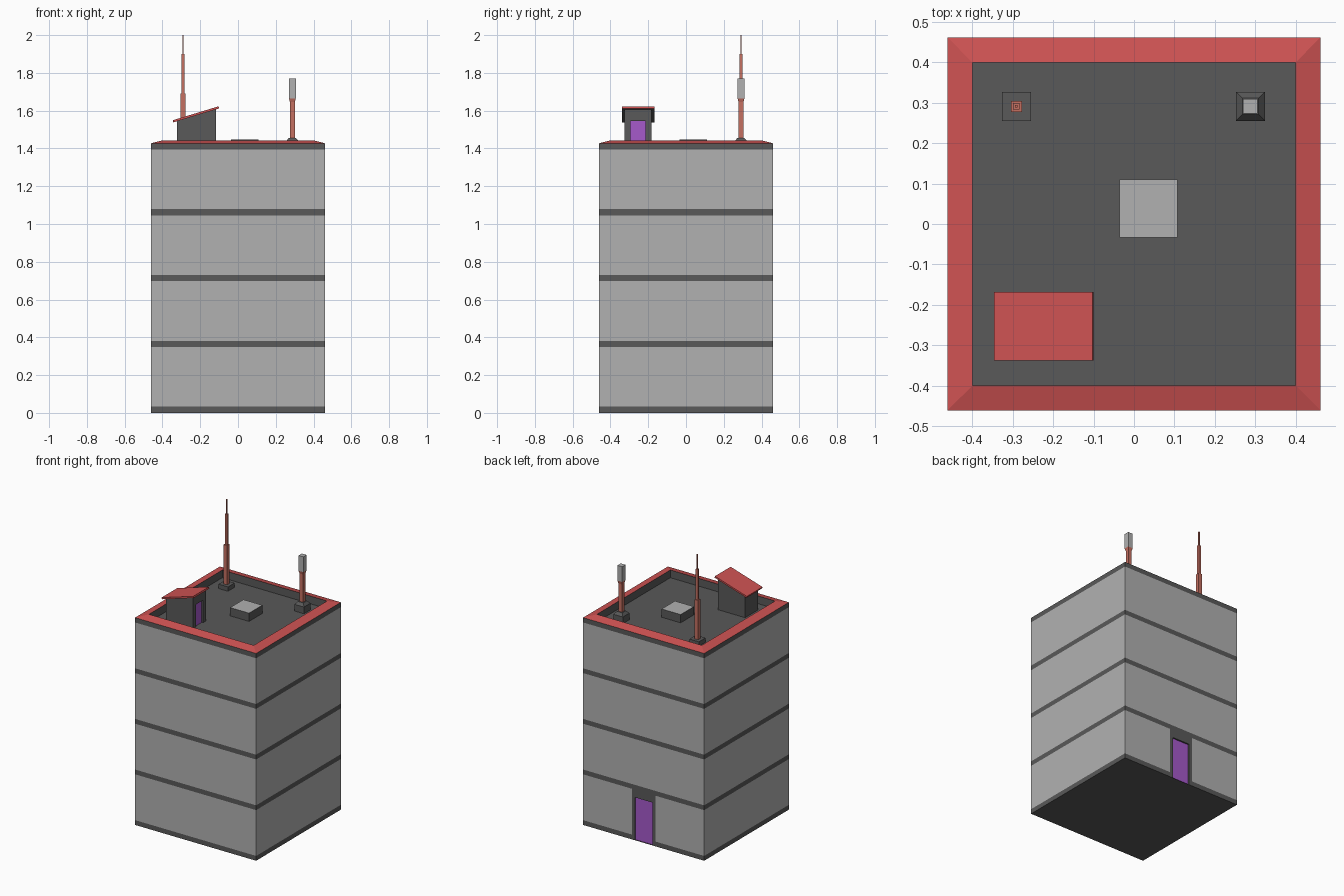
import bpy, bmesh
from mathutils import Vector

if "Cube" in bpy.data.objects:
    bpy.data.objects.remove(bpy.data.objects["Cube"])


def material(name, rgb):
    m = bpy.data.materials.new(name)
    m.diffuse_color = (*rgb, 1)
    m.use_nodes = True
    m.node_tree.nodes["Principled BSDF"].inputs["Base Color"].default_value = m.diffuse_color
    return m


LIGHT = material("light_grey", (0.44, 0.44, 0.44))
DARK = material("dark_grey", (0.10, 0.10, 0.10))
RED = material("red", (0.62, 0.085, 0.085))
PINK = material("mast_red", (0.56, 0.16, 0.12))
PURPLE = material("purple", (0.38, 0.10, 0.60))


def finish(name, bm, mats):
    me = bpy.data.meshes.new(name)
    bm.to_mesh(me)
    bm.free()
    for m in mats:
        me.materials.append(m)
    ob = bpy.data.objects.new(name, me)
    bpy.context.collection.objects.link(ob)
    return ob


def square_loft(bm, cx, cy, rings):
    """Square rings of (half width, z, material index), joined and capped."""
    prev = first = None
    for half, z, mat in rings:
        ring = [bm.verts.new((cx + sx * half, cy + sy * half, z))
                for sx, sy in ((-1, -1), (1, -1), (1, 1), (-1, 1))]
        if prev:
            for i in range(4):
                j = (i + 1) % 4
                f = bm.faces.new((prev[i], prev[j], ring[j], ring[i]))
                f.material_index = mat
        else:
            first = ring
            bm.faces.new(ring[::-1]).material_index = mat
        prev = ring
    bm.faces.new(prev).material_index = rings[-1][2]


def slab(bm, profile, y0, y1):
    """Extrude a counter-clockwise x-z profile from y0 to y1."""
    face = bm.faces.new([bm.verts.new((x, y0, z)) for x, z in profile])
    ext = bmesh.ops.extrude_face_region(bm, geom=[face])["geom"]
    vs = [v for v in ext if isinstance(v, bmesh.types.BMVert)]
    bmesh.ops.translate(bm, verts=vs, vec=(0, y1 - y0, 0))
    bmesh.ops.recalc_face_normals(bm, faces=bm.faces[:])


def carve_door(bm, normal, axis, centre, frame, door, top, limit, depth, frame_mat, door_mat):
    """Cut a framed, slightly recessed door into the wall facing 'normal'."""
    normal = Vector(normal)
    side = Vector((1, 0, 0)) if axis == 0 else Vector((0, 1, 0))

    def wall():
        bm.normal_update()
        return [f for f in bm.faces if f.normal.dot(normal) > 0.99
                and f.calc_center_median().z < limit
                and f.calc_center_median().dot(normal) > -0.3]

    cuts = [(side * (centre + s * w), side) for w in (frame, door) for s in (-1, 1)]
    cuts.append((Vector((0, 0, top)), Vector((0, 0, 1))))
    for co, no in cuts:
        fs = wall()
        geom = fs + list({e for f in fs for e in f.edges}) + list({v for f in fs for v in f.verts})
        bmesh.ops.bisect_plane(bm, geom=geom, plane_co=co, plane_no=no)
    panel = []
    for f in wall():
        c = f.calc_center_median()
        off = abs(c[axis] - centre)
        if off < frame:
            f.material_index = frame_mat
        if off < door and c.z < top:
            panel.append(f)
    ext = bmesh.ops.extrude_face_region(bm, geom=panel)["geom"]
    for g in ext:
        if isinstance(g, bmesh.types.BMFace):
            g.material_index = door_mat
    bmesh.ops.translate(bm, verts=[g for g in ext if isinstance(g, bmesh.types.BMVert)],
                        vec=-normal * depth)
    bmesh.ops.delete(bm, geom=[f for f in panel if f.is_valid], context="FACES")


# Tower: striped walls, sloped red parapet cap, sunken roof
W, IN, ROOF = 0.461, 0.399, 1.39
STEP, BAND = 0.3485, 0.033
rings = [(W, 0, 1)]
for i in range(5):
    if i:
        rings.append((W, i * STEP, 0))
    rings.append((W, i * STEP + BAND, 1))
rings += [(IN, 1.443, 2), (IN, ROOF, 1)]
bm = bmesh.new()
square_loft(bm, 0, 0, rings)
carve_door(bm, (0, 1, 0), 0, 0, 0.09, 0.067, 0.295, STEP, 0.01, 1, 3)
finish("tower", bm, [LIGHT, DARK, RED, PURPLE])

# Roof access hut with door facing right
bm = bmesh.new()
slab(bm, [(-0.322, ROOF), (-0.116, ROOF), (-0.116, 1.608), (-0.322, 1.545)], -0.325, -0.183)
carve_door(bm, (1, 0, 0), 1, -0.254, 0.05, 0.039, 1.545, 2, 0.01, 0, 1)
finish("roof_hut", bm, [DARK, PURPLE])

# Sloping hut roof, dark underneath
bm = bmesh.new()
slab(bm, [(-0.343, 1.538), (-0.100, 1.612), (-0.103, 1.623), (-0.346, 1.549)], -0.338, -0.168)
bm.normal_update()
for f in bm.faces:
    f.material_index = int(f.normal.z < -0.5)
finish("hut_roof", bm, [RED, DARK])

# Roof hatch
bm = bmesh.new()
square_loft(bm, 0.036, 0.038, [(0.072, ROOF, 0), (0.072, 1.447, 0)])
bm.normal_update()
for f in bm.faces:
    f.material_index = int(f.normal.z < 0.5)
finish("roof_hatch", bm, [LIGHT, DARK])

# Stepped mast on its footing
A = (-0.291, 0.291)
bm = bmesh.new()
square_loft(bm, *A, [(0.036, ROOF, 0), (0.036, 1.42, 0)])
finish("mast_footing", bm, [DARK])
bm = bmesh.new()
square_loft(bm, *A, [(0.0135, 1.42, 0), (0.0135, 1.69, 0), (0.008, 1.69, 0),
                     (0.008, 1.90, 0), (0.0035, 1.90, 0), (0.0035, 2.0, 0)])
finish("mast", bm, [PINK])

# Short antenna: chamfered footing, pole, grey head
B = (0.288, 0.291)
bm = bmesh.new()
square_loft(bm, *B, [(0.036, ROOF, 0), (0.036, 1.436, 0), (0.02, 1.454, 0)])
finish("antenna_footing", bm, [DARK])
bm = bmesh.new()
square_loft(bm, *B, [(0.013, 1.45, 0), (0.013, 1.645, 0), (0.018, 1.665, 0)])
finish("antenna_pole", bm, [PINK])
bm = bmesh.new()
square_loft(bm, *B, [(0.018, 1.665, 0), (0.018, 1.77, 0)])
finish("antenna_head", bm, [LIGHT])
